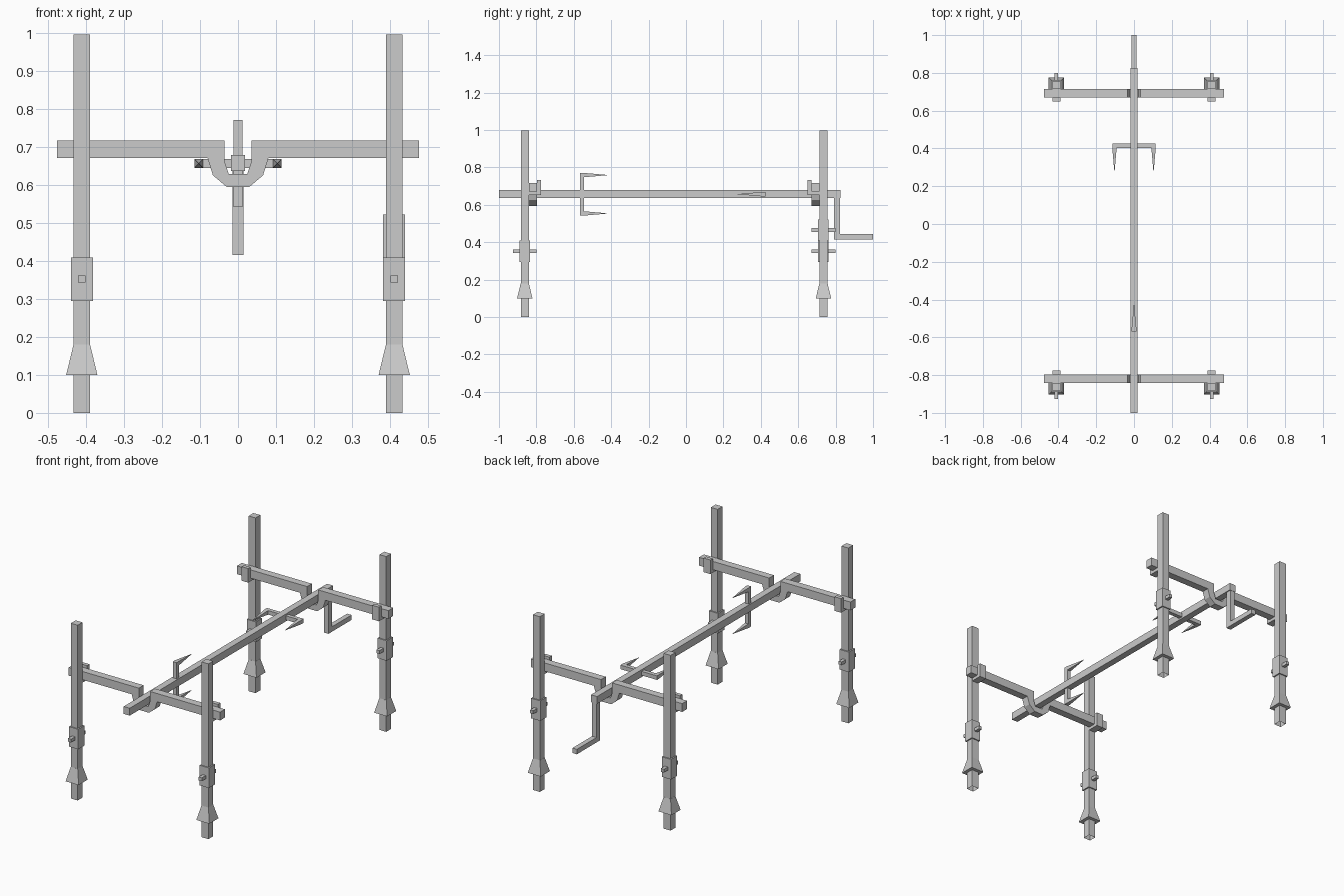
import bpy, bmesh

if "Cube" in bpy.data.objects:
    bpy.data.objects.remove(bpy.data.objects["Cube"])

PX = 0.411                      # post x offset
FRAMES = {"front": (-0.819, -1), "rear": (0.692, 1)}   # crossbar y, outward direction


def finish(name, bm):
    bmesh.ops.recalc_face_normals(bm, faces=bm.faces)
    me = bpy.data.meshes.new(name)
    bm.to_mesh(me)
    bm.free()
    ob = bpy.data.objects.new(name, me)
    bpy.context.collection.objects.link(ob)
    return ob


def add_box(bm, x, y, z):
    """Box from (min, max) ranges."""
    x, y, z = sorted(x), sorted(y), sorted(z)
    vs = bmesh.ops.create_cube(bm, size=1)["verts"]
    for v in vs:
        v.co = [r[0] if c < 0 else r[1] for r, c in zip((x, y, z), v.co)]
    return vs


def box(name, x, y, z):
    bm = bmesh.new()
    add_box(bm, x, y, z)
    return finish(name, bm)


def around(c, half):
    return (c - half, c + half)


def add_tine(bm, cx, cz, y0, y1, h):
    """Four sided spike pointing along y."""
    base = [bm.verts.new((cx + a * h, y0, cz + b * h))
            for a, b in ((-1, -1), (1, -1), (1, 1), (-1, 1))]
    tip = bm.verts.new((cx, y1, cz))
    bm.faces.new(base)
    for i in range(4):
        bm.faces.new((base[i], base[(i + 1) % 4], tip))


def post(label, cx, cy, sleeve_z):
    # upright tube, open at the bottom
    bm = bmesh.new()
    add_box(bm, around(cx, 0.0215), around(cy, 0.0215), (0, 0.996))
    bmesh.ops.delete(bm, geom=[f for f in bm.faces if f.calc_center_median().z < 0.01],
                     context='FACES_ONLY')
    finish(label + "_post", bm)
    # flared foot collar
    bm = bmesh.new()
    for v in add_box(bm, around(cx, 0.041), around(cy, 0.041), (0.1, 0.18)):
        if v.co.z > 0.15:
            v.co.x = cx + (v.co.x - cx) * 0.53
            v.co.y = cy + (v.co.y - cy) * 0.53
    finish(label + "_foot_collar", bm)
    # height sleeve and its locking peg
    box(label + "_sleeve", around(cx, 0.029), around(cy, 0.028), around(sleeve_z, 0.057))
    box(label + "_peg", around(cx, 0.0095), around(cy, 0.064), around(sleeve_z, 0.0095))


def crossbar(label, cy):
    # crossbar with a U cradle in the middle: paired outer and inner profile points
    outer = [(-0.476, 0.67), (-0.08, 0.67), (-0.066, 0.625), (-0.029, 0.594)]
    inner = [(-0.476, 0.717), (-0.035, 0.717), (-0.035, 0.66), (-0.024, 0.628)]
    outer += [(-x, z) for x, z in reversed(outer)]
    inner += [(-x, z) for x, z in reversed(inner)]
    bm = bmesh.new()
    rings = []
    for o, i in zip(outer, inner):
        rings.append([bm.verts.new((p[0], cy + d, p[1]))
                      for p, d in ((o, -0.0215), (o, 0.0215), (i, 0.0215), (i, -0.0215))])
    for a, b in zip(rings, rings[1:]):
        for k in range(4):
            n = (k + 1) % 4
            bm.faces.new((a[k], a[n], b[n], b[k]))
    bm.faces.new(rings[0])
    bm.faces.new(rings[-1])
    finish(label + "_crossbar", bm)


# End frames
for label, (cy, out) in FRAMES.items():
    crossbar(label, cy)
    for side, s in (("left", -1), ("right", 1)):
        name = f"{label}_{side}"
        post(name, s * PX, cy + out * 0.043, 0.465 if name == "rear_right" else 0.352)
        # L bracket holding the crossbar against the post
        bm = bmesh.new()
        inner_y = cy - out * 0.0215
        add_box(bm, around(s * PX, 0.021), (inner_y, inner_y - out * 0.022), (0.653, 0.733))
        add_box(bm, around(s * PX, 0.021), (inner_y, cy + out * 0.0215), (0.653, 0.67))
        finish(name + "_bracket", bm)

# Spit and crank
box("spit_bar", (-0.019, 0.019), (-1.0, 0.826), (0.636, 0.678))
bm = bmesh.new()
add_box(bm, (-0.014, 0.014), (0.792, 0.824), (0.415, 0.637))
add_box(bm, (-0.014, 0.014), (0.824, 1.0), (0.415, 0.443))
finish("crank_handle", bm)

# Vertical fork near the front
bm = bmesh.new()
add_box(bm, (-0.012, 0.012), (-0.568, -0.545), (0.542, 0.77))
for z in (0.5535, 0.7585):
    add_tine(bm, 0, z, -0.545, -0.413, 0.0115)
finish("front_fork", bm)

# Horizontal fork near the rear
bm = bmesh.new()
add_box(bm, (-0.115, 0.115), (0.402, 0.425), (0.645, 0.668))
for x in (-0.1035, 0.1035):
    add_tine(bm, x, 0.6565, 0.402, 0.27, 0.0115)
finish("rear_fork", bm)
